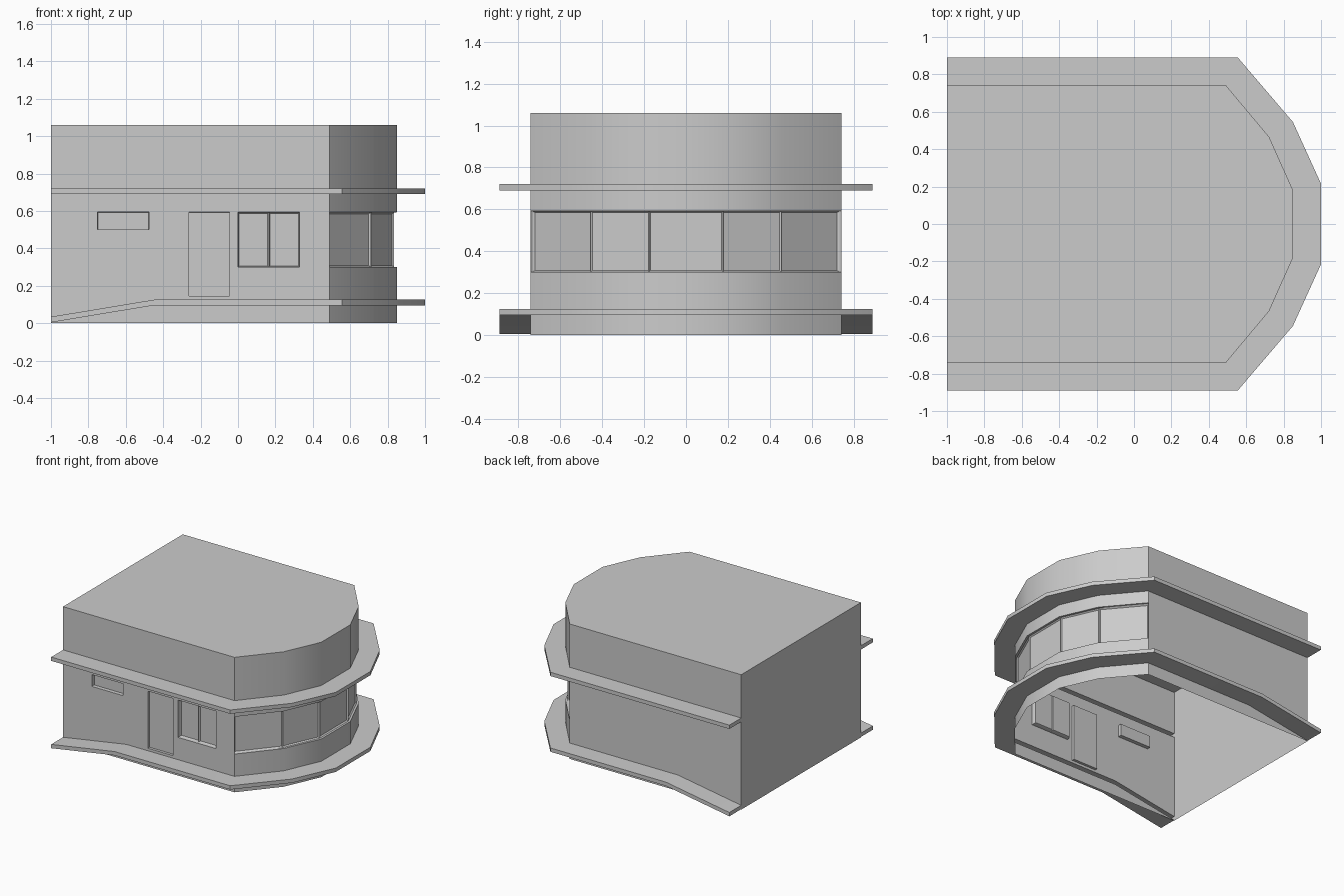
import bpy, bmesh, math
from mathutils import Vector

if "Cube" in bpy.data.objects:
    bpy.data.objects.remove(bpy.data.objects["Cube"])

# Half outlines seen from above (mirrored across y = 0)
WALL = [(-1, -.743), (-.45, -.743), (.49, -.743), (.723, -.465), (.85, -.18)]
LEDGE = [(-1, -.89), (-.45, -.89), (.555, -.89), (.85, -.545), (1, -.215)]


def ring(half, z, z_end=None):
    """Closed outline at height z; z_end is the height at the x = -1 end."""
    full = half + [(x, -y) for x, y in reversed(half)]
    return [Vector((x, y, z_end if z_end is not None and x == -1 else z)) for x, y in full]


def loft(rings, cap=False):
    bm = bmesh.new()
    loops = [[bm.verts.new(p) for p in r] for r in rings]
    n = len(loops[0])
    for a, b in zip(loops, loops[1:]):
        for i in range(n):
            j = (i + 1) % n
            f = bm.faces.new((a[i], a[j], b[j], b[i]))
            if f.calc_area() < 1e-6:
                bm.faces.remove(f)
    if cap:
        bm.faces.new(loops[-1])
    bm.normal_update()
    return bm


def finish(bm, name):
    me = bpy.data.meshes.new(name)
    bm.to_mesh(me)
    bm.free()
    ob = bpy.data.objects.new(name, me)
    bpy.context.collection.objects.link(ob)
    bpy.ops.object.select_all(action='DESELECT')
    ob.select_set(True)
    bpy.context.view_layer.objects.active = ob
    bpy.ops.object.shade_smooth_by_angle(angle=math.radians(30))


def ledge(name, z0, z1, e0=None, e1=None):
    finish(loft([ring(WALL, z0, e0), ring(LEDGE, z0, e0),
                 ring(LEDGE, z1, e1), ring(WALL, z1, e1)]), name)


# Plinth, ledges and parapet with roof; the underside stays open
finish(loft([ring(WALL, 0), ring(WALL, .095, .004)]), "plinth")
ledge("lower_ledge", .095, .125, .004, .034)
ledge("upper_ledge", .69, .72)
finish(loft([ring(WALL, .72), ring(WALL, 1.06)], cap=True), "parapet_and_roof")

# Main wall
bm = loft([ring(WALL, .125, .034), ring(WALL, .3), ring(WALL, .593), ring(WALL, .69)])

# Curved window band: recessed strip with five framed panes
band = [f for f in bm.faces if .4 < f.calc_center_median().z < .5
        and f.calc_center_median().x > .5]
bmesh.ops.inset_region(bm, faces=band, thickness=.001, depth=-.015,
                       use_even_offset=True, use_boundary=True)
bmesh.ops.inset_individual(bm, faces=band, thickness=.008, depth=-.01, use_even_offset=True)
bm.normal_update()


def front_faces(x0=-1, x1=.49, z0=0, z1=.69):
    out = []
    for f in bm.faces:
        c = f.calc_center_median()
        if f.normal.y < -.99 and c.y < -.74 and x0 < c.x < x1 and z0 < c.z < z1:
            out.append(f)
    return out


def cut(faces, co, no):
    geom = set(faces)
    for f in faces:
        geom.update(f.edges)
        geom.update(f.verts)
    bmesh.ops.bisect_plane(bm, geom=list(geom), dist=1e-5, plane_co=co, plane_no=no)
    bm.normal_update()


def recess(x0, x1, z0, z1, depth):
    faces = front_faces(x0, x1, z0, z1)
    bmesh.ops.inset_region(bm, faces=faces, thickness=.0005, depth=-depth,
                           use_even_offset=True)
    return faces


# Front wall openings
for x in (-.75, -.477, -.262, -.045, 0, .165, .33):
    cut(front_faces(), (x, 0, 0), (1, 0, 0))
cut(front_faces(x0=-.262, x1=-.045), (0, 0, .145), (0, 0, 1))
cut(front_faces(x0=-.75, x1=-.477), (0, 0, .5), (0, 0, 1))
recess(-.75, -.477, .5, .593, .03)
recess(-.262, -.045, .145, .593, .02)
panes = recess(0, .33, .3, .593, .02)
bmesh.ops.inset_individual(bm, faces=panes, thickness=.006, depth=-.012, use_even_offset=True)
finish(bm, "main_wall_with_windows")
